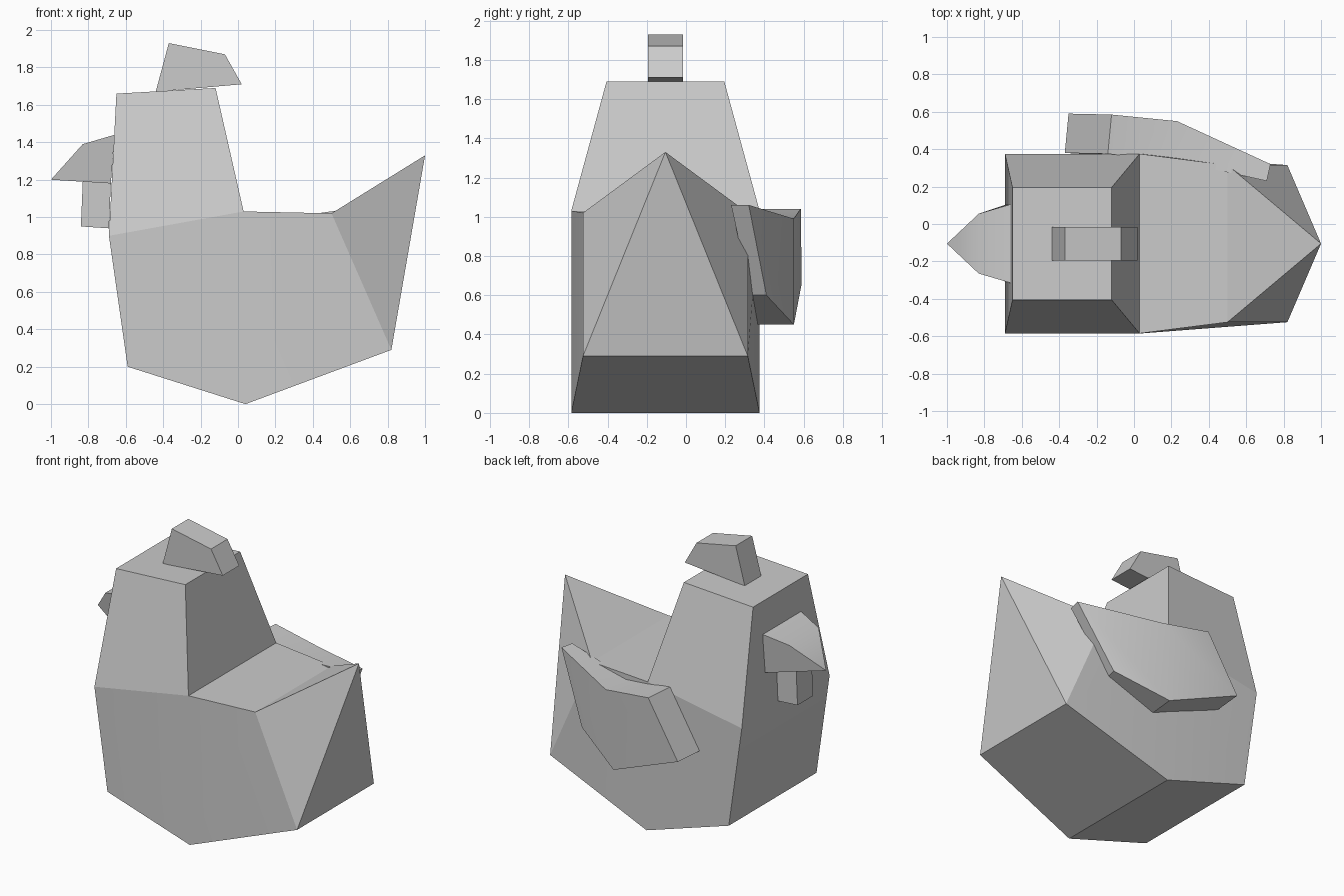
import bpy
import bmesh
import math
from mathutils import Vector

default_cube = bpy.data.objects.get("Cube")
if default_cube:
    bpy.data.objects.remove(default_cube, do_unlink=True)

# One plain grey for the whole bird
grey = bpy.data.materials.new("plain_grey")
grey.use_nodes = True
colour = (0.6, 0.6, 0.6, 1)
grey.diffuse_color = colour
grey.node_tree.nodes["Principled BSDF"].inputs["Base Color"].default_value = colour

CENTRE_Y = -0.105


def build_prism(name, near_points, far_points, side_faces, smooth_angle):
    """Join two matching outlines with a strip and close both sides."""
    bm = bmesh.new()
    near = [bm.verts.new(point) for point in near_points]
    far = [bm.verts.new(point) for point in far_points]
    count = len(near)
    for i in range(count):
        following = (i + 1) % count
        bm.faces.new((near[i], near[following], far[following], far[i]))
    for face in side_faces:
        bm.faces.new([near[i] for i in face])
        bm.faces.new([far[i] for i in reversed(face)])
    bmesh.ops.remove_doubles(bm, verts=bm.verts[:], dist=0.001)
    bmesh.ops.recalc_face_normals(bm, faces=bm.faces[:])

    mesh = bpy.data.meshes.new(name)
    bm.to_mesh(mesh)
    bm.free()
    mesh.materials.append(grey)
    part = bpy.data.objects.new(name, mesh)
    bpy.context.collection.objects.link(part)

    bpy.ops.object.select_all(action="DESELECT")
    part.select_set(True)
    bpy.context.view_layer.objects.active = part
    bpy.ops.object.shade_smooth_by_angle(angle=math.radians(smooth_angle))
    return part


def build_symmetric(name, profile, side_faces=None, smooth_angle=12):
    """Profile maps each landmark to (x, half width, z)."""
    names = list(profile)
    faces = [[names.index(n) for n in face.split()] for face in side_faces or [" ".join(names)]]
    near = [(x, CENTRE_Y - half, z) for x, half, z in profile.values()]
    far = [(x, CENTRE_Y + half, z) for x, half, z in profile.values()]
    return build_prism(name, near, far, faces, smooth_angle)


# Body with tapered head and pointed tail
build_symmetric(
    "body",
    {
        "keel": (0.04, 0.48, 0),
        "breast": (-0.59, 0.48, 0.2),
        "chest": (-0.69, 0.48, 0.9),
        "crown_front": (-0.65, 0.3, 1.66),
        "crown_back": (-0.12, 0.3, 1.69),
        "nape": (0.03, 0.48, 1.03),
        "rump": (0.5, 0.42, 1.02),
        "tail_tip": (1, 0, 1.33),
        "tail_base": (0.82, 0.42, 0.29),
    },
    [
        "chest crown_front crown_back nape",
        "keel breast chest nape",
        "keel nape rump tail_base",
        "rump tail_tip tail_base",
    ],
)

# Comb on the crown
build_symmetric(
    "comb",
    {
        "front_low": (-0.44, 0.09, 1.67),
        "front_high": (-0.37, 0.09, 1.93),
        "back_high": (-0.07, 0.09, 1.87),
        "back_low": (0.02, 0.09, 1.71),
    },
)

# Hooked beak
build_symmetric(
    "beak",
    {
        "top_root": (-0.66, 0.21, 1.44),
        "bridge": (-0.83, 0.16, 1.39),
        "tip": (-1, 0, 1.2),
        "bottom_root": (-0.68, 0.21, 1.18),
    },
    smooth_angle=40,
)

# Wattle below the beak
build_symmetric(
    "wattle",
    {
        "back_high": (-0.68, 0.085, 1.18),
        "front_high": (-0.83, 0.085, 1.19),
        "front_low": (-0.84, 0.085, 0.95),
        "back_low": (-0.69, 0.085, 0.94),
    },
)

# Single wing: outer outline plus its thickness towards the body
wing = {
    "feather_tip": (Vector((0.73, 0.32, 1.06)), 0.09),
    "upper_bend": (Vector((0.23, 0.55, 0.99)), 0.21),
    "shoulder_top": (Vector((-0.12, 0.585, 1.04)), 0.21),
    "shoulder_front": (Vector((-0.35, 0.59, 0.66)), 0.21),
    "lower_bend": (Vector((0.17, 0.55, 0.45)), 0.2),
    "trailing_edge": (Vector((0.51, 0.41, 0.6)), 0.08),
}
outer = [point for point, depth in wing.values()]
inner = [point + Vector((-0.02, -depth, 0)) for point, depth in wing.values()]
landmarks = list(wing)
wing_faces = [
    [landmarks.index(n) for n in face.split()]
    for face in (
        "upper_bend shoulder_top shoulder_front lower_bend",
        "feather_tip upper_bend lower_bend trailing_edge",
    )
]
build_prism("wing", outer, inner, wing_faces, 35)
